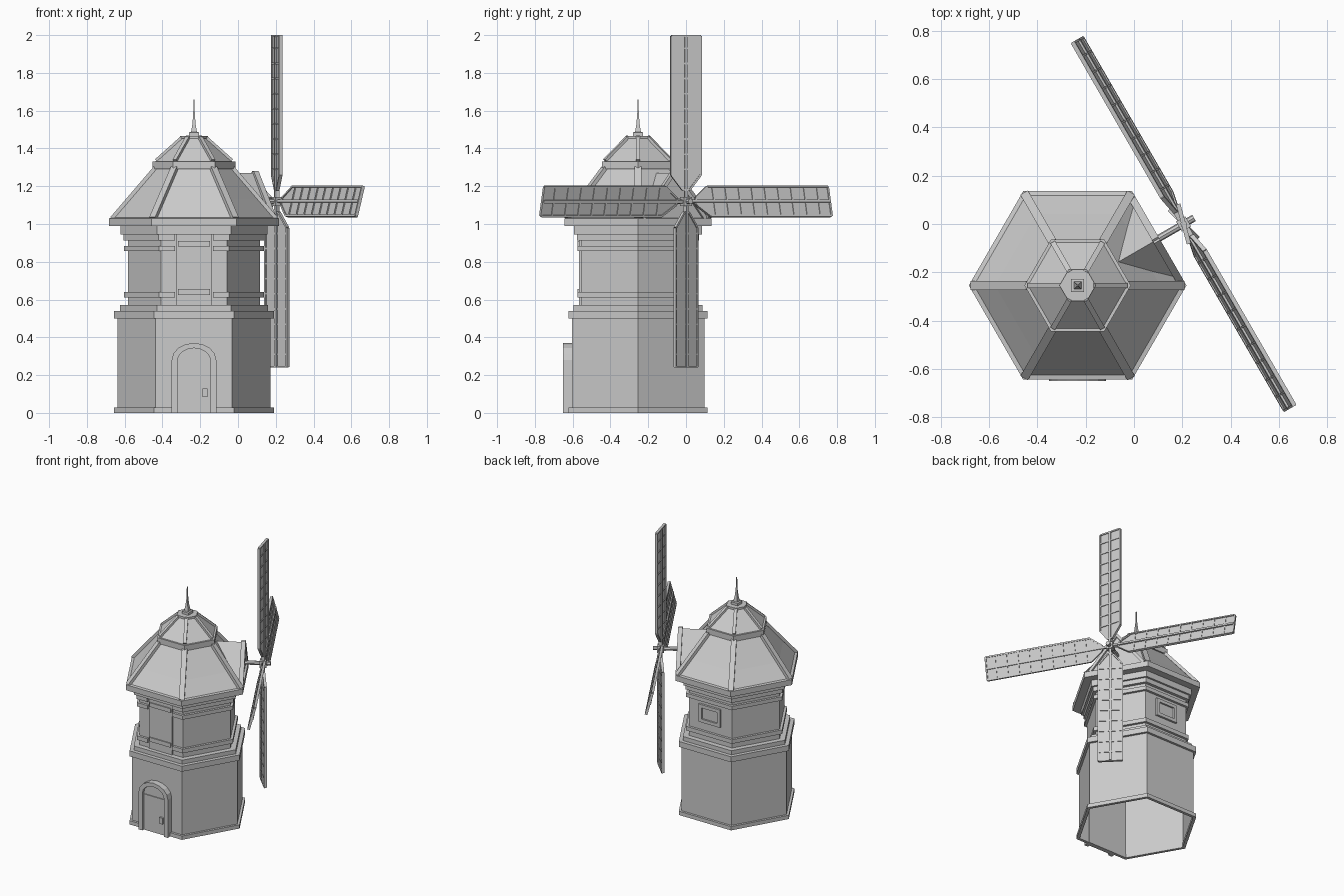
import bpy, bmesh
from math import sin, cos, pi, radians
from mathutils import Matrix, Vector

if "Cube" in bpy.data.objects:
    bpy.data.objects.remove(bpy.data.objects["Cube"])

CX, CY = -0.233, -0.254
TOWER = Matrix.Translation((CX, CY, 0))


def finish(name, bm, mat=Matrix.Identity(4)):
    bmesh.ops.transform(bm, matrix=mat, verts=bm.verts)
    bmesh.ops.recalc_face_normals(bm, faces=bm.faces)
    me = bpy.data.meshes.new(name)
    bm.to_mesh(me)
    bm.free()
    ob = bpy.data.objects.new(name, me)
    bpy.context.collection.objects.link(ob)
    return ob


def lathe(name, profile, sides=6, turn=0, closed=False):
    """Sweep (radius, z) points around the tower axis."""
    bm = bmesh.new()
    rings = [[bm.verts.new((r * cos(turn + 2 * pi * i / sides),
                            r * sin(turn + 2 * pi * i / sides), z))
              for i in range(sides)] for r, z in profile]
    pairs = list(zip(rings, rings[1:]))
    if closed:
        pairs.append((rings[-1], rings[0]))
    for a, b in pairs:
        for i in range(sides):
            j = (i + 1) % sides
            bm.faces.new((a[i], a[j], b[j], b[i]))
    bmesh.ops.remove_doubles(bm, verts=bm.verts, dist=1e-5)
    return finish(name, bm, TOWER)


def hoop(name, r0, r1, z0, z1):
    return lathe(name, [(r0, z0), (r1, z0), (r1, z1), (r0, z1)], closed=True)


def add_prism(bm, pts, y0, y1):
    """Extrude an x-z polygon along y."""
    a = [bm.verts.new((x, y0, z)) for x, z in pts]
    b = [bm.verts.new((x, y1, z)) for x, z in pts]
    bm.faces.new(a)
    bm.faces.new(b[::-1])
    for i in range(len(a)):
        j = (i + 1) % len(a)
        bm.faces.new((a[i], b[i], b[j], a[j]))


def prism(name, pts, y0, y1, mat):
    bm = bmesh.new()
    add_prism(bm, pts, y0, y1)
    return finish(name, bm, mat)


def rect(x0, x1, z0, z1):
    return [(x0, z0), (x1, z0), (x1, z1), (x0, z1)]


def add_beam(bm, p, q, w, t, up=(0, 1, 0)):
    """Rectangular bar from p to q, t thick along up and w across."""
    p, q = Vector(p), Vector(q)
    d = (q - p).normalized()
    side = d.cross(Vector(up)).normalized()
    n = side.cross(d)
    m = Matrix((side, d, n)).transposed().to_4x4()
    m.translation = (p + q) / 2
    bmesh.ops.create_cube(bm, size=1, matrix=m @ Matrix.Diagonal((w, (q - p).length, t, 1)))


def face(az):
    """Frame of a tower side: local -y points outward."""
    return TOWER @ Matrix.Rotation(radians(az + 90), 4, 'Z')


# Tower walls, open underneath
lathe("lower_wall", [(0.405, 0), (0.405, 0.52), (0.34, 0.54)])
lathe("upper_wall", [(0.35, 0.52), (0.35, 1.0)])
hoop("base_trim", 0.40, 0.424, 0, 0.028)
hoop("ledge_trim", 0.34, 0.424, 0.50, 0.54)
hoop("lower_moulding", 0.34, 0.393, 0.54, 0.57)
hoop("upper_moulding", 0.34, 0.39, 0.945, 0.995)

# Thin bands that stop either side of the front panel
def split_band(name, r, z0, z1, gap=0.1):
    def path(r):
        y = r * cos(pi / 6)
        return ([(gap, y)] + [(r * cos(pi / 3 * k), -r * sin(pi / 3 * k)) for k in range(-1, 5)]
                + [(-gap, y)])
    prism(name, path(r) + path(0.345)[::-1], z0, z1, TOWER @ Matrix.Rotation(pi / 2, 4, 'X'))


for i, (r, z0, z1) in enumerate([(0.37, 0.61, 0.64), (0.37, 0.856, 0.884), (0.374, 0.912, 0.945)]):
    split_band(f"band_{i}", r, z0, z1)

# Front panel, its sill and lintel
front = face(-90)
prism("front_panel", rect(-0.095, 0.095, 0.57, 0.945), -0.312, -0.29, front)
for n, z in (("panel_sill", 0.625), ("panel_lintel", 0.88)):
    prism(n, rect(-0.085, 0.085, z, z + 0.03), -0.32, -0.29, front)

# Back window
back = face(90)
prism("window_pane", rect(-0.07, 0.07, 0.725, 0.805), -0.307, -0.29, back)
bm = bmesh.new()
for s in (-1, 1):
    add_prism(bm, rect(s * 0.075 - 0.012, s * 0.075 + 0.012, 0.70, 0.83), -0.318, -0.29)
    add_prism(bm, rect(-0.063, 0.063, 0.765 + s * 0.053 - 0.012, 0.765 + s * 0.053 + 0.012), -0.318, -0.29)
finish("window_frame", bm, back)


# Arched door with frame and handle
def arch(w, spring, rise, n=8):
    return ([(w, 0)] + [(w * cos(pi * i / n), spring + rise * sin(pi * i / n)) for i in range(n + 1)]
            + [(-w, 0)])


prism("door_frame", arch(0.118, 0.28, 0.09) + arch(0.088, 0.275, 0.068)[::-1], -0.396, -0.345, front)
prism("door", arch(0.088, 0.275, 0.068), -0.378, -0.345, front)
prism("door_rail", rect(-0.085, 0.085, 0.25, 0.265), -0.384, -0.37, front)
prism("door_handle", rect(0.045, 0.072, 0.085, 0.13), -0.392, -0.37, front)

# Two tier roof
lathe("eave", [(0.34, 0.99), (0.45, 0.99), (0.45, 1.03), (0.42, 1.035)])
lathe("lower_roof", [(0.432, 1.03), (0.342, 1.13), (0.20, 1.30)])
hoop("upper_eave", 0.17, 0.22, 1.29, 1.33)
lathe("upper_roof", [(0.205, 1.33), (0.06, 1.46)])
lathe("roof_cap", [(0.05, 1.452), (0.075, 1.452), (0.075, 1.467), (0, 1.467)])
lathe("finial", [(0.038, 1.465), (0.038, 1.485), (0.022, 1.487), (0.013, 1.525),
                 (0.006, 1.58), (0.004, 1.66), (0, 1.66)], 4, pi / 4)

# Hip ribs
bm = bmesh.new()
for k in range(6):
    c, s = cos(k * pi / 3), sin(k * pi / 3)
    for r0, z0, r1, z1, w in ((0.435, 1.03, 0.205, 1.298, 0.036), (0.2, 1.335, 0.06, 1.46, 0.022)):
        add_beam(bm, (r0 * c, r0 * s, z0), (r1 * c, r1 * s, z1), w, 0.02, (c, s, 1))
finish("hip_ribs", bm, TOWER)

# Dormer that carries the sail shaft
dormer = face(30)
prism("dormer", [(-0.185, 1.02), (0.185, 1.02), (0, 1.27)], -0.375, -0.12, dormer)
bm = bmesh.new()
for s in (-1, 1):
    add_beam(bm, (s * 0.19, -0.375, 1.03), (0, -0.375, 1.275), 0.02, 0.03)
finish("dormer_trim", bm, dormer)

# Shaft and hub: local +y points away from the tower
HUB = Matrix.Translation((0.205, 0, 1.12)) @ Matrix.Rotation(radians(-60), 4, 'Z')
bm = bmesh.new()
bmesh.ops.create_cone(bm, cap_ends=True, segments=8, radius1=0.015, radius2=0.015, depth=0.3,
                      matrix=Matrix.Translation((0, -0.1, 0)) @ Matrix.Rotation(pi / 2, 4, 'X'))
finish("shaft", bm, HUB)
prism("hub", rect(-0.024, 0.024, -0.024, 0.024), -0.022, 0.022, HUB)

# Four pitched sails: panel, border rails, spar and rungs
W, R0, R1 = 0.08, 0.14, 0.876
outline = [(-0.018, 0.06), (0.018, 0.06), (W, R0), (W, R1), (-W, R1), (-W, R0)]
for k in range(4):
    bm = bmesh.new()
    add_prism(bm, outline, -0.003, 0.003)
    for (x0, z0), (x1, z1) in zip(outline, outline[1:] + outline[:1]):
        add_beam(bm, (x0, 0, z0), (x1, 0, z1), 0.01, 0.018)
    add_beam(bm, (0, 0, 0.01), (0, 0, R1), 0.016, 0.024)
    for i in range(9):
        z = R0 + 0.03 + i * 0.08
        add_beam(bm, (-W, 0, z), (W, 0, z), 0.009, 0.015)
    finish(f"sail_{k}", bm, HUB @ Matrix.Rotation(k * pi / 2, 4, 'Y')
           @ Matrix.Rotation(radians(-15), 4, 'Z'))
